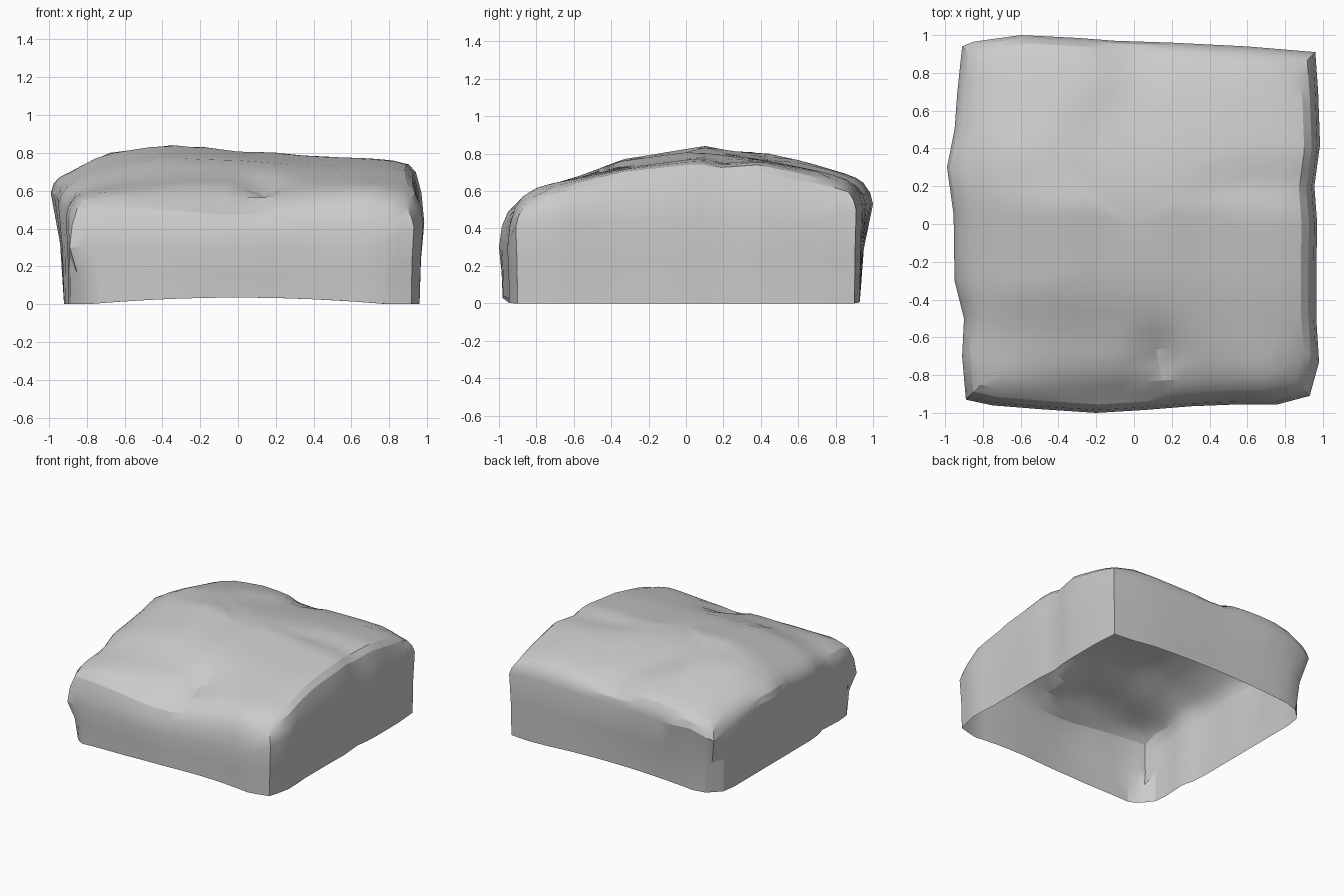
import bpy, bmesh, math

if "Cube" in bpy.data.objects:
    bpy.data.objects.remove(bpy.data.objects["Cube"])

# Widest outline, counter-clockwise, per side, with the height of the bulge
SIDES = [
    (0.30, [(-.89, -.93), (-.75, -.96), (-.5, -.98), (-.2, -1), (.05, -.985), (.3, -.965), (.55, -.955), (.76, -.955)]),
    (0.43, [(.93, -.91), (.98, -.73), (.965, -.5), (.965, -.25), (.97, 0), (.955, .2), (.985, .42), (.975, .7)]),
    (0.53, [(.96, .91), (.6, .94), (.2, .96), (-.1, .97), (-.3, .985), (-.6, 1), (-.85, .965)]),
    (0.62, [(-.91, .94), (-.935, .7), (-.95, .5), (-.99, .3), (-.955, .05), (-.95, -.3), (-.9, -.5), (-.91, -.7)]),
]

# Coarse height map of the top
XS = [-.92, -.7, -.4, 0, .35, .7, .9]
YS = [-.91, -.78, -.58, -.35, .1, .4, .7, .93]
HEIGHTS = [
    [.53, .56, .54, .50, .53, .56, .51],
    [.56, .60, .62, .62, .61, .63, .59],
    [.57, .63, .67, .68, .67, .67, .65],
    [.62, .71, .77, .76, .73, .72, .71],
    [.67, .79, .845, .82, .79, .78, .76],
    [.65, .75, .79, .77, .77, .76, .75],
    [.58, .67, .71, .70, .71, .71, .68],
    [.53, .61, .64, .63, .64, .65, .59],
]


def locate(values, v):
    v = max(values[0], min(values[-1], v))
    for i in range(len(values) - 1):
        if v <= values[i + 1]:
            return i, (v - values[i]) / (values[i + 1] - values[i])


def dent(x, y, cx, cy, r, depth):
    return depth * math.exp(-((x - cx) ** 2 + (y - cy) ** 2) / (r * r))


def height(x, y):
    i, u = locate(XS, x)
    j, v = locate(YS, y)
    lo = HEIGHTS[j][i] * (1 - u) + HEIGHTS[j][i + 1] * u
    hi = HEIGHTS[j + 1][i] * (1 - u) + HEIGHTS[j + 1][i + 1] * u
    z = lo * (1 - v) + hi * v
    # diagonal ledge at the back left, groove at the right, two chips
    side = (y - .1) * .7 - (x + .7) * .75
    if y > 0 and x < .15:
        z += .03 * max(0, min(1, side / .1 + .5)) * min(1, y / .3)
    if x > .2:
        z -= .025 * math.exp(-((y - .2) / .1) ** 2) * min(1, (x - .2) / .4)
    return z - dent(x, y, .13, -.7, .1, .07) - dent(x, y, -.03, .9, .1, .06)


def clamp(v, a, b):
    return max(a, min(b, v))


# Outline with midpoints added
pts = [(x, y, zb) for zb, side in SIDES for x, y in side]
outline = []
for k, a in enumerate(pts):
    b = pts[(k + 1) % len(pts)]
    outline.append(a)
    outline.append(tuple((p + q) / 2 for p, q in zip(a, b)))

# Walls from the open base to the bulge, then a rounded shoulder
rings = [[] for _ in range(6)]
for x, y, zb in outline:
    bulge = min(zb, height(x, y) - .1)
    bx, by = clamp(x * .985, -.92, .96), clamp(y * .99, -.98, .93)
    # left corners are cut back at the foot
    if x < 0:
        cut = max(0, abs(bx) + abs(by) - 1.71) / 2
        bx, by = bx + cut, by - math.copysign(cut, by)
    arch = .035 * max(0, 1 - (x / .8) ** 2) if abs(y) > .9 else 0
    rings[0].append((bx, by, arch))
    rings[1].append((bx * .7 + x * .3, by * .7 + y * .3, bulge * .55))
    rings[2].append((x, y, bulge))
    for ring, s, t in zip(rings[3:], (.985, .955, .915), (.5, .84, .97)):
        ring.append((x * s, y * s, bulge + (height(x * s, y * s) - bulge) * t))

# Top rings shrinking to the middle
for s in (.85, .77, .68, .58, .47, .35, .2):
    rings.append([(x * s, y * s, height(x * s, y * s)) for x, y, _ in outline])

bm = bmesh.new()
loops = [[bm.verts.new(p) for p in ring] for ring in rings]
n = len(outline)
for lower, upper in zip(loops, loops[1:]):
    for k in range(n):
        m = (k + 1) % n
        bm.faces.new((lower[k], lower[m], upper[m], upper[k]))
peak = bm.verts.new((0, 0, height(0, 0)))
for k in range(n):
    bm.faces.new((loops[-1][k], loops[-1][(k + 1) % n], peak))

mesh = bpy.data.meshes.new("rock_shell")
bm.to_mesh(mesh)
bm.free()
rock = bpy.data.objects.new("rock_shell", mesh)
bpy.context.collection.objects.link(rock)
bpy.context.view_layer.objects.active = rock
rock.select_set(True)
bpy.ops.object.shade_smooth_by_angle(angle=math.radians(22))
